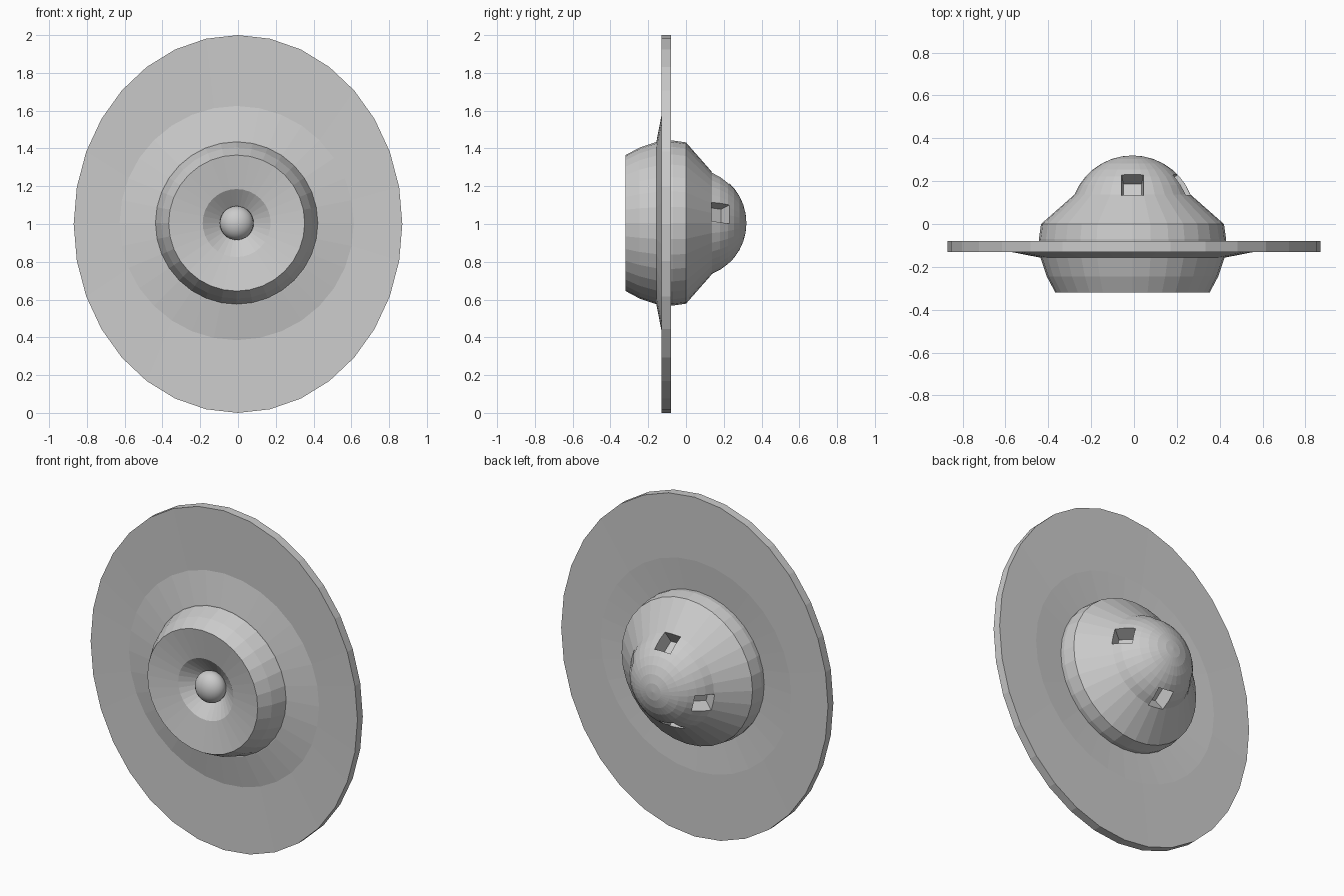
import bpy, bmesh, math
from mathutils import Matrix, Vector

cube = bpy.data.objects.get("Cube")
if cube:
    bpy.data.objects.remove(cube, do_unlink=True)

SIDES = 32
HUB = Vector((-0.007, 0, 1.005))   # hub sits a touch off the disc centre

grey = bpy.data.materials.new("plain grey")
grey.use_nodes = True
grey.diffuse_color = (0.6, 0.6, 0.6, 1)
grey.node_tree.nodes["Principled BSDF"].inputs["Base Color"].default_value = (0.6, 0.6, 0.6, 1)


def finish(name, bm):
    bmesh.ops.recalc_face_normals(bm, faces=bm.faces)
    mesh = bpy.data.meshes.new(name)
    bm.to_mesh(mesh)
    bm.free()
    mesh.materials.append(grey)
    obj = bpy.data.objects.new(name, mesh)
    bpy.context.collection.objects.link(obj)
    return obj


def lathe(name, profile, loop=False):
    """Turn (radius, y, x stretch) points around the y axis."""
    bm = bmesh.new()
    rings = []
    for radius, y, stretch in profile:
        if radius == 0:
            rings.append([bm.verts.new(HUB + Vector((0, y, 0)))] * SIDES)
            continue
        centre = HUB if stretch == 1 else Vector((0, 0, 1))
        ring = []
        for i in range(SIDES):
            a = math.tau * i / SIDES
            ring.append(bm.verts.new(centre + Vector((
                radius * stretch * math.cos(a), y, radius * math.sin(a)))))
        rings.append(ring)
    pairs = list(zip(rings, rings[1:]))
    if loop:
        pairs.append((rings[-1], rings[0]))
    for r1, r2 in pairs:
        for i in range(SIDES):
            j = (i + 1) % SIDES
            corners = list(dict.fromkeys((r1[i], r1[j], r2[j], r2[i])))
            bm.faces.new(corners)
    return finish(name, bm)


# Oval disc with a shallow flare on its front
lathe("disc", [(0.41, -0.1, 1), (0.62, -0.083, 1), (1, -0.08, 0.87),
               (1, -0.13, 0.87), (0.62, -0.12, 1), (0.435, -0.156, 1),
               (0.41, -0.156, 1)], loop=True)

# Hub: front funnel, drum wall, cone and rounded dome
DOME_R, DOME_Y = 0.2925, 0.0275
hub_profile = [(0, -0.2), (0.06, -0.2), (0.18, -0.29), (0.36, -0.32),
               (0.4, -0.245), (0.43, -0.156), (0.437, -0.07), (0.427, 0)]
for k in range(8):
    a = math.radians(22 + 68 * k / 7)
    radius = DOME_R * math.cos(a) if k < 7 else 0
    hub_profile.append((radius, DOME_Y + DOME_R * math.sin(a)))
hub = lathe("hub", [(r, y, 1) for r, y in hub_profile])

# Window recesses, sunk square to the dome surface
bm = bmesh.new()
tilt = math.radians(33)
for degrees in (90, 13, -97, 193):
    a = math.radians(degrees)
    out = Vector((math.cos(a) * math.cos(tilt), math.sin(tilt), math.sin(a) * math.cos(tilt)))
    side = Vector((-math.sin(a), 0, math.cos(a)))
    up = out.cross(side)
    basis = Matrix((side, up, out)).transposed().to_4x4()
    origin = HUB + Vector((0, DOME_Y, 0)) + out * (DOME_R - 0.02)
    box = bmesh.ops.create_cube(bm, size=1)["verts"]
    for v in box:
        taper = 0.085 if v.co.z < 0 else 0.115
        v.co = Vector((v.co.x * taper, v.co.y * 0.115, v.co.z * 0.14))
    bmesh.ops.transform(bm, matrix=Matrix.Translation(origin) @ basis, verts=box)
cutter = finish("window_cutter", bm)
cutter.hide_render = True

cut = hub.modifiers.new("windows", "BOOLEAN")
cut.operation = "DIFFERENCE"
cut.solver = "EXACT"
cut.object = cutter
bpy.context.view_layer.objects.active = hub
bpy.ops.object.modifier_apply(modifier=cut.name)
bpy.data.objects.remove(cutter, do_unlink=True)

# Slightly flattened ball in the funnel
bm = bmesh.new()
bmesh.ops.create_uvsphere(bm, u_segments=24, v_segments=14, radius=0.09)
bmesh.ops.scale(bm, vec=(1, 0.8, 1), verts=bm.verts)
bmesh.ops.translate(bm, vec=HUB + Vector((0, -0.245, 0)), verts=bm.verts)
ball = finish("centre_ball", bm)
ball.data.shade_smooth()
